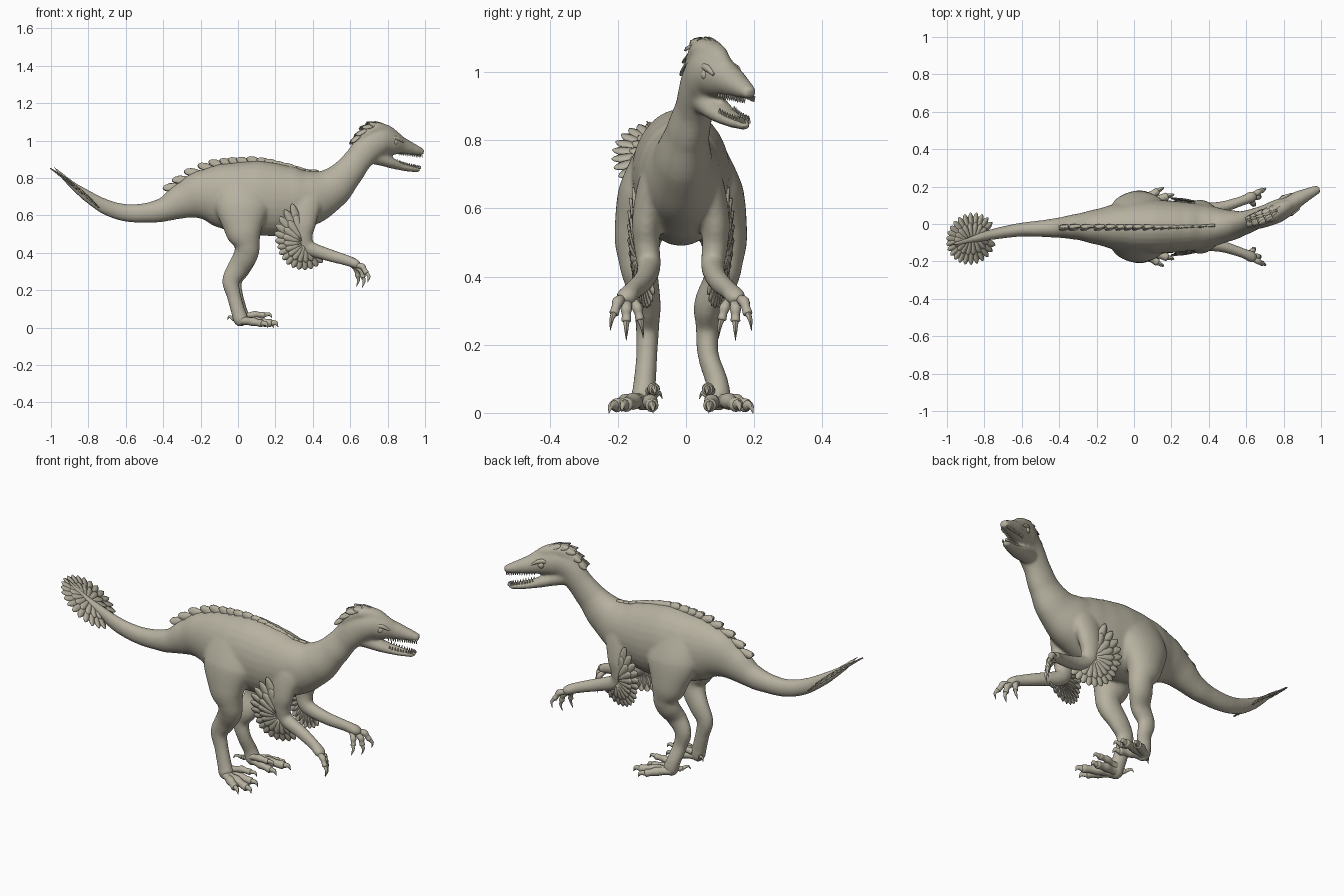
import bpy, bmesh, math
from mathutils import Vector as V

if "Cube" in bpy.data.objects:
    bpy.data.objects.remove(bpy.data.objects["Cube"])

MID = -0.015  # y of the body's mirror plane
skin = bpy.data.materials.new("olive_grey")
skin.diffuse_color = (.47, .44, .35, 1)
skin.use_nodes = True
skin.node_tree.nodes["Principled BSDF"].inputs["Base Color"].default_value = skin.diffuse_color


def spline(pts, n=5):
    """Catmull-Rom samples through points of any dimension."""
    p = [V(q) for q in pts]
    p = [2 * p[0] - p[1]] + p + [2 * p[-1] - p[-2]]
    out = []
    for i in range(1, len(p) - 2):
        a, b, c, d = p[i - 1:i + 3]
        for k in range(n):
            t = k / n
            out.append(0.5 * (2 * b + (c - a) * t + (2 * a - 5 * b + 4 * c - d) * t * t
                              + (3 * b - a - 3 * c + d) * t ** 3))
    return out + [p[-2]]


def frames(pts, n=5):
    """Centre, tangent, side, up, half width and half height along a path of (x,y,z,w,h)."""
    c = [V(q[:3]) for q in spline([q[:3] for q in pts], n)]
    r = []
    for (x0, y0, z0, w0, h0), (x1, y1, z1, w1, h1) in zip(pts, pts[1:]):
        for k in range(n):
            t = k / n
            t = t * 0.6 + 0.4 * t * t * (3 - 2 * t)
            r.append((w0 + (w1 - w0) * t, h0 + (h1 - h0) * t))
    r.append(pts[-1][3:])
    out = []
    for i, q in enumerate(c):
        t = (c[min(i + 1, len(c) - 1)] - c[max(i - 1, 0)]).normalized()
        s = (V((0, 1, 0)) - t * t.y).normalized()
        out.append((q, t, s, t.cross(s), *r[i]))
    return out


def tube(bm, pts, seg=20, n=5):
    rings = []
    for c, t, s, u, w, h in frames(pts, n):
        rings.append([bm.verts.new(c + s * w * math.cos(a) + u * h * math.sin(a))
                      for a in (2 * math.pi * k / seg for k in range(seg))])
    for a, b in zip(rings, rings[1:]):
        for k in range(seg):
            bm.faces.new((a[k], a[(k + 1) % seg], b[(k + 1) % seg], b[k]))
    bm.faces.new(rings[0])
    bm.faces.new(rings[-1])


def feather(bm, o, d, nrm, length, width):
    """Leaf-shaped vane with a raised midrib and a drooping tip."""
    d = d.normalized()
    w = nrm.cross(d).normalized()
    nrm = d.cross(w)
    rows = []
    for t, k in ((0, .3), (.3, .75), (.6, 1), (.85, .8), (.95, .45), (1, .08)):
        c = o + d * length * t - nrm * 0.06 * length * t * t
        rows.append([bm.verts.new(c + w * width * .5 * k * j + nrm * (.003 if j == 0 else 0))
                     for j in (-1, 0, 1)])
    for a, b in zip(rows, rows[1:]):
        for j in (0, 1):
            bm.faces.new((a[j], a[j + 1], b[j + 1], b[j]))


def finish(name, bm, thick=0, angle=50):
    bmesh.ops.recalc_face_normals(bm, faces=bm.faces)
    me = bpy.data.meshes.new(name)
    bm.to_mesh(me)
    bm.free()
    me.materials.append(skin)
    ob = bpy.data.objects.new(name, me)
    bpy.context.collection.objects.link(ob)
    if thick:
        m = ob.modifiers.new("thickness", 'SOLIDIFY')
        m.thickness, m.offset = thick, 0
    bpy.ops.object.select_all(action='DESELECT')
    ob.select_set(True)
    bpy.context.view_layer.objects.active = ob
    bpy.ops.object.shade_smooth_by_angle(angle=math.radians(angle))
    return ob


def flip(pts, s):
    return [(x, MID + s * y, *r) for x, y, *r in pts]


# Tail, trunk, neck and upper head as one path
spine = [(-.985, -.115, .86, .006, .006), (-.9, -.09, .775, .018, .018), (-.8, -.065, .70, .026, .032),
         (-.7, -.045, .642, .032, .042), (-.6, -.03, .614, .037, .047), (-.5, -.025, .613, .044, .052),
         (-.4, -.02, .63, .054, .064), (-.3, -.015, .675, .07, .094), (-.2, -.015, .706, .095, .132),
         (-.1, -.015, .706, .123, .17), (0, -.015, .697, .142, .19), (.1, -.015, .692, .146, .2),
         (.2, -.015, .684, .14, .195), (.3, -.015, .685, .13, .178), (.4, -.013, .70, .113, .145),
         (.5, -.008, .745, .085, .11), (.58, .005, .82, .064, .084), (.64, .025, .895, .056, .074),
         (.70, .042, .965, .058, .08), (.76, .066, .995, .062, .08), (.82, .097, .988, .055, .066),
         (.88, .135, .97, .042, .046), (.94, .165, .952, .031, .031), (.99, .189, .937, .022, .018)]
jaw = [(.70, .045, .93, .045, .05), (.80, .093, .888, .043, .031), (.88, .133, .86, .031, .021),
       (.95, .168, .846, .022, .016), (.972, .178, .843, .012, .01)]
cap = [(.87, .12, 1.02, .015, .012), (.80, .088, 1.052, .036, .03), (.73, .055, 1.062, .045, .036),
       (.66, .03, 1.02, .036, .03), (.62, .015, .97, .012, .012)]
leg = [(.05, .02, .85, .03, .08), (.04, .06, .76, .07, .15), (.025, .103, .64, .082, .147),
       (.03, .125, .52, .07, .1), (.05, .125, .44, .056, .066), (.04, .115, .385, .05, .065),
       (0, .1, .32, .041, .057), (-.038, .098, .25, .034, .047), (-.022, .1, .17, .031, .038),
       (0, .106, .09, .033, .038), (.015, .11, .045, .037, .042), (.03, .113, .02, .03, .03)]
left_leg = [(x + (.012 if z < .35 else 0), y - (.02 if .1 < z < .35 else 0), z, w, h) for x, y, z, w, h in leg]
arm = [(.37, .03, .78, .03, .06), (.362, .075, .68, .048, .09), (.355, .1, .57, .043, .066),
       (.35, .1, .49, .038, .05), (.375, .094, .43, .035, .04), (.48, .108, .39, .03, .034),
       (.58, .14, .36, .026, .029), (.63, .16, .34, .032, .026), (.65, .165, .325, .02, .015)]
bm = bmesh.new()
for path in (spine, jaw, cap, flip(left_leg, 1), flip(leg, -1), flip(arm, 1), flip(arm, -1)):
    tube(bm, path, 28)
body = finish("body", bm)
m = body.modifiers.new("blend", 'REMESH')
m.mode, m.voxel_size, m.use_smooth_shade = 'VOXEL', .008, True
m = body.modifiers.new("soften", 'SMOOTH')
m.factor, m.iterations = .5, 10

# Toes and fingers: (base, middle, tip, radius); the claw continues the last joint
toes = [((.02, .115, .037), (.10, .14, .034), (.175, .162, .024), .024),
        ((.02, .122, .037), (.08, .162, .032), (.125, .19, .022), .023),
        ((.02, .1, .037), (.09, .09, .032), (.15, .085, .022), .022),
        ((.03, .09, .06), (.09, .08, .07), (.14, .078, .068), .018),
        ((.0, .095, .045), (-.015, .088, .045), (-.025, .08, .048), .014)]
fingers = [((.61, .16, .342), (.665, .185, .326), (.686, .196, .292), .016),
           ((.62, .155, .335), (.66, .16, .305), (.668, .16, .27), .016),
           ((.61, .145, .338), (.635, .128, .308), (.64, .12, .275), .015)]
for s, side in ((1, "left"), (-1, "right")):
    for name, digits in (("toes", toes), ("fingers", fingers)):
        bm, cl = bmesh.new(), bmesh.new()
        for a, b, c, r in digits:
            a, b, c = V(a), V(b), V(c)
            pts = [(a, r), ((a + b) / 2, r * .85), (b, r * 1.05), ((b + c) / 2, r * .8),
                   (c, r * .9), (c + (c - b) * .12, r * .4)]
            tube(bm, flip([(*p, q, q) for p, q in pts], s), 12, 3)
            d = (c - b).normalized()
            back = V((-.014, 0, 0)) if name == "fingers" else V((0, 0, 0))
            e = c + d * .028 + V((0, 0, .004))
            f = c + d * .042 + V((0, 0, -.016)) + back
            tube(cl, flip([(*c, r * .6, r * .7), (*e, r * .4, r * .5), (*f, .001, .001)], s), 8, 4)
        finish(side + "_" + name, bm)
        finish(side + "_" + name + "_claws", cl)

    # Arm fan: two layers of feathers spread behind the elbow
    bm = bmesh.new()
    back, up = V((-1, s * .25, 0)).normalized(), V((0, s * .08, 1))
    nrm = back.cross(up) * s
    for layer, (count, scale) in enumerate(((16, 1), (12, .68))):
        for i in range(count):
            t = i / (count - 1)
            a = math.radians(72 - 205 * t)
            d = back * math.cos(a) + up * math.sin(a)
            o = V((.355, MID + s * (.118 + .006 * layer), .455)) + d * .02
            feather(bm, o, d, nrm, scale * (.128 + .07 * max(0, 1 - t * 2.5)), .046)
    finish(side + "_arm_feathers", bm, .004)

# Tail fan around the raised tail tip
bm = bmesh.new()
d0 = V((-.77, -.17, .62)).normalized()
s0 = (V((0, 1, 0)) - d0 * d0.y).normalized()
n0 = s0.cross(d0)
n0 = n0 if n0.z > 0 else -n0
for layer, (count, scale) in enumerate(((23, 1), (16, .62))):
    for i in range(count):
        a = math.radians(-155 + 310 * i / (count - 1))
        d = d0 * math.cos(a) + s0 * math.sin(a)
        o = V((-.872, -.08, .754)) + n0 * .005 * layer + d0 * .035 * math.cos(a)
        feather(bm, o, d, n0, scale * (.138 - .008 * math.cos(a)), .04)
finish("tail_fan", bm, .004)

# Ridge of overlapping feathers along the back
bm = bmesh.new()
for i, (c, t, s, u, w, h) in enumerate(frames(spine, 4)):
    if -.31 < c.x < .5 and i % 2 == 0:
        for k in (-1, 0, 1):
            feather(bm, c + u * (h - .012) + s * k * .005 + t * .03, -t + u * .2 + s * k * .04,
                    s + u * .4 * k, .1, .042)
finish("back_feathers", bm, .004)

# Swept-back head feathers
bm = bmesh.new()
for c, t, s, u, w, h in frames(cap, 2)[1:7]:
    for k in (-.8, -.4, 0, .4, .8):
        n = s * math.sin(k) + u * math.cos(k) * (1 if u.z > 0 else -1)
        o = c + s * w * .8 * math.sin(k) + V((0, 0, 1)) * h * .75 * math.cos(k)
        feather(bm, o, t + n * .08, n, .08, .034)
finish("head_feathers", bm, .004)

# Eyes with brow ridges
for name, p, out in (("right", V((.842, .055, .992)), V((.45, -.89, 0))), ("left", V((.797, .143, .992)), V((-.45, .89, 0)))):
    bpy.ops.mesh.primitive_uv_sphere_add(segments=20, ring_count=12, radius=.017, location=p - out * .005)
    bpy.context.object.name = name + "_eye"
    bpy.context.object.data.materials.append(skin)
    bpy.ops.object.shade_smooth()
    f = V((.89, .45, 0))
    bm = bmesh.new()
    tube(bm, [(*(p + f * a - out * .003 + V((0, 0, z))), r, r) for a, z, r in
              ((-.035, .012, .004), (-.01, .022, .011), (.015, .018, .011), (.05, .0, .004))], 10, 4)
    finish(name + "_brow", bm)

# Teeth along both jaws
bm = bmesh.new()
for path, x0, sgn, reach in ((spine, .86, -1, .72), (jaw, .85, 1, .6)):
    for c, t, s, u, w, h in frames(path, 6):
        if c.x > x0 and c.x < .985:
            for k in (-1, 1):
                b = c + s * w * .68 * k + u * h * reach * sgn
                tip = b + V((.002, 0, sgn * .016))
                tube(bm, [(*b, .004, .004), (*((b + tip) / 2), .003, .003), (*tip, .0008, .0008)], 6, 1)
finish("teeth", bm)

# Tongue
bm = bmesh.new()
tube(bm, [(.80, .093, .90, .02, .01), (.87, .128, .88, .02, .007), (.93, .158, .864, .008, .004)], 12)
finish("tongue", bm)
